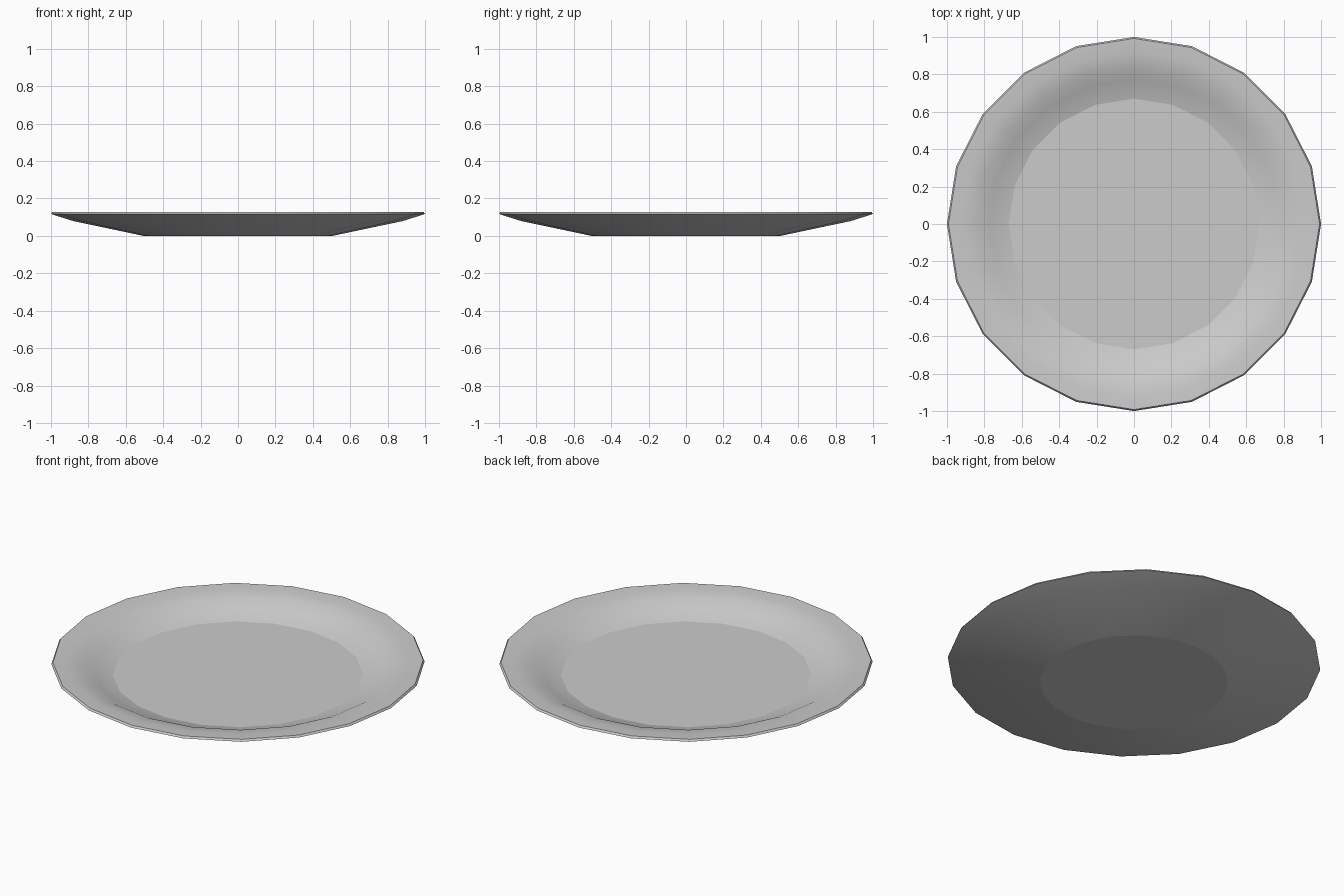
import bpy, bmesh, math

if "Cube" in bpy.data.objects:
    bpy.data.objects.remove(bpy.data.objects["Cube"])

SIDES = 20
# Plate cross-section (radius, height): foot, underside, rim, inner wall, floor
PROFILE = [(0.505, 0.0), (0.88, 0.079), (1.0, 0.117), (0.992, 0.128),
           (0.92, 0.125), (0.84, 0.113), (0.775, 0.08), (0.67, 0.05)]

bm = bmesh.new()
rings = []
for r, z in PROFILE:
    rings.append([bm.verts.new((r * math.cos(2 * math.pi * i / SIDES),
                                r * math.sin(2 * math.pi * i / SIDES), z))
                  for i in range(SIDES)])

# Walls between successive rings
for a, b in zip(rings, rings[1:]):
    for i in range(SIDES):
        j = (i + 1) % SIDES
        bm.faces.new((a[i], a[j], b[j], b[i]))

# Flat foot and flat floor
bm.faces.new(rings[0][::-1])
bm.faces.new(rings[-1])
bm.normal_update()

mesh = bpy.data.meshes.new("plate")
bm.to_mesh(mesh)
bm.free()
plate = bpy.data.objects.new("plate", mesh)
bpy.context.collection.objects.link(plate)

# Smooth walls, sharp rim, flat foot and floor
bpy.context.view_layer.objects.active = plate
plate.select_set(True)
bpy.ops.object.shade_smooth_by_angle(angle=math.radians(35))
for p in mesh.polygons:
    if len(p.vertices) == SIDES:
        p.use_smooth = False
